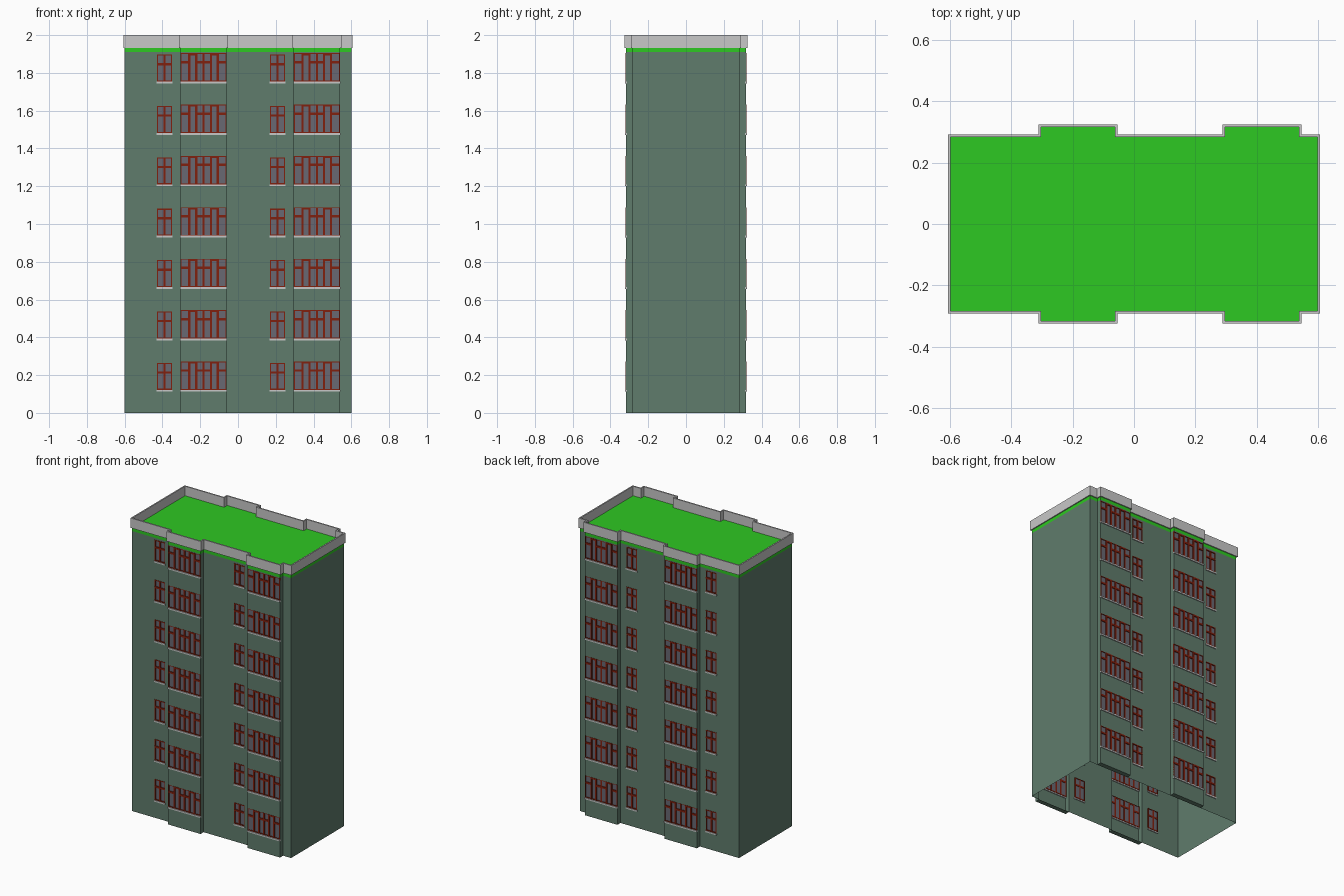
import bpy, bmesh

cube = bpy.data.objects.get("Cube")
if cube:
    bpy.data.objects.remove(cube, do_unlink=True)


def material(name, rgb):
    m = bpy.data.materials.new(name)
    m.use_nodes = True
    m.diffuse_color = (*rgb, 1)
    m.node_tree.nodes["Principled BSDF"].inputs["Base Color"].default_value = (*rgb, 1)
    return m


WALL = material("grey green wall", (0.115, 0.2, 0.15))
ROOF = material("bright green roof", (0.027, 0.58, 0.016))
GREY = material("light grey concrete", (0.58, 0.58, 0.58))
RED = material("red brown frame", (0.22, 0.014, 0.004))
GLASS = material("grey glass", (0.14, 0.14, 0.17))

# Main dimensions
HALF_X, HALF_Y, BAY_Y = 0.6, 0.285, 0.318
BAYS = [(-0.305, -0.06), (0.295, 0.54)]
SINGLES = [(-0.43, -0.35), (0.17, 0.25)]
FLOORS, STEP, SILL_Z = 7, 0.272, 0.12
BAY_H, SINGLE_H = 0.152, 0.145
WALL_TOP, ROOF_Z, TOP = 1.91, 1.935, 2.0


def finish(bm, name, mat, fix_normals=True):
    if fix_normals:
        bmesh.ops.recalc_face_normals(bm, faces=bm.faces)
    mesh = bpy.data.meshes.new(name)
    bm.to_mesh(mesh)
    bm.free()
    mesh.materials.append(mat)
    obj = bpy.data.objects.new(name, mesh)
    bpy.context.collection.objects.link(obj)
    return obj


def box(bm, x0, x1, y0, y1, z0, z1):
    verts = bmesh.ops.create_cube(bm, size=1)["verts"]
    for v in verts:
        v.co = (x1 if v.co.x > 0 else x0,
                max(y0, y1) if v.co.y > 0 else min(y0, y1),
                z1 if v.co.z > 0 else z0)


def face(bm, pts):
    return bm.faces.new([bm.verts.new(p) for p in pts])


def outline(d):
    """Building footprint, grown outwards by d."""
    front = [(-HALF_X - d, -HALF_Y - d)]
    for a, b in BAYS:
        front += [(a - d, -HALF_Y - d), (a - d, -BAY_Y - d),
                  (b + d, -BAY_Y - d), (b + d, -HALF_Y - d)]
    front.append((HALF_X + d, -HALF_Y - d))
    return front + [(x, -y) for x, y in reversed(front)]


# Walls: open-bottomed shell with window openings
bm = bmesh.new()
ring = outline(0)
for (xa, ya), (xb, yb) in zip(ring, ring[1:] + ring[:1]):
    if xa == xb:
        face(bm, [(xa, ya, 0), (xb, yb, 0), (xb, yb, WALL_TOP), (xa, ya, WALL_TOP)])
        continue
    is_bay = abs(ya) == BAY_Y
    lo, hi = min(xa, xb), max(xa, xb)
    holes = [h for h in (BAYS if is_bay else SINGLES) if lo <= h[0] and h[1] <= hi]
    xs = sorted({lo, hi, *[x for h in holes for x in h]})
    height = BAY_H if is_bay else SINGLE_H
    zs = [0]
    for i in range(FLOORS):
        z = SILL_Z + i * STEP
        zs += [z, z + height]
    zs.append(WALL_TOP)
    for x0, x1 in zip(xs, xs[1:]):
        in_hole = any(h[0] <= x0 and x1 <= h[1] for h in holes)
        for k, (z0, z1) in enumerate(zip(zs, zs[1:])):
            if in_hole and k % 2:
                continue
            face(bm, [(x0, ya, z0), (x1, ya, z0), (x1, ya, z1), (x0, ya, z1)])
# Undersides of the bays
for s in (-1, 1):
    for a, b in BAYS:
        face(bm, [(a, s * HALF_Y, 0), (b, s * HALF_Y, 0), (b, s * BAY_Y, 0), (a, s * BAY_Y, 0)])
bmesh.ops.remove_doubles(bm, verts=bm.verts, dist=0.0001)
finish(bm, "walls", WALL)

# Roof slab
bm = bmesh.new()
slab = face(bm, [(x, y, WALL_TOP) for x, y in outline(0)])
top = bmesh.ops.extrude_face_region(bm, geom=[slab])["geom"]
for v in top:
    if isinstance(v, bmesh.types.BMVert):
        v.co.z = ROOF_Z
finish(bm, "roof_slab", ROOF)

# Parapet: hollow ring around the roof
bm = bmesh.new()
loops = [(0.007, ROOF_Z - 0.002), (0.007, TOP), (-0.002, TOP), (-0.002, ROOF_Z - 0.002)]
rings = [[bm.verts.new((x, y, z)) for x, y in outline(d)] for d, z in loops]
n = len(rings[0])
for r, q in zip(rings, rings[1:] + rings[:1]):
    for i in range(n):
        j = (i + 1) % n
        bm.faces.new([r[i], r[j], q[j], q[i]])
finish(bm, "parapet", GREY)

# Windows
frames, glass, sills = bmesh.new(), bmesh.new(), bmesh.new()


def bar(s, y, x0, x1, z0, z1, out=0.002):
    box(frames, x0, x1, s * (y - 0.008), s * (y + out), z0, z1)


def pane_and_sill(s, y, a, b, z, h):
    box(glass, a, b, s * (y - 0.006), s * (y - 0.004), z, z + h)
    box(sills, a - 0.002, b + 0.002, s * (y - 0.006), s * (y + 0.006), z - 0.008, z + 0.002)


def bay_window(s, a, b, z):
    y, w, top = BAY_Y, b - a, z + BAY_H
    pane_and_sill(s, y, a, b, z, BAY_H)
    cuts = [a + w * f for f in (0, 0.19, 0.345, 0.5, 0.655, 0.81, 1)]
    bar(s, y, a, b, top - 0.004, top, 0)
    bar(s, y, a, b, z, z + 0.007, 0)
    for i, (x0, x1) in enumerate(zip(cuts, cuts[1:])):
        if i in (1, 4):
            # tall opening sash
            bar(s, y, x0 - 0.005, x0 + 0.006, z, top)
            bar(s, y, x1 - 0.006, x1 + 0.005, z, top)
            bar(s, y, x0, x1, top - 0.011, top)
        else:
            bar(s, y, x0, x1, z + 0.098, z + 0.111, 0.001)
    bar(s, y, a, a + 0.006, z, top, 0.001)
    bar(s, y, b - 0.006, b, z, top, 0.001)
    bar(s, y, cuts[3] - 0.005, cuts[3] + 0.005, z, top, 0.001)


def single_window(s, a, b, z):
    y, top, mid = HALF_Y, z + SINGLE_H, (a + b) / 2
    pane_and_sill(s, y, a, b, z, SINGLE_H)
    for x0, x1 in ((a, a + 0.006), (mid - 0.005, mid + 0.005), (b - 0.006, b)):
        bar(s, y, x0, x1, z, top, 0.001)
    for z0, z1 in ((z, z + 0.008), (z + 0.088, z + 0.1), (top - 0.006, top)):
        bar(s, y, a, b, z0, z1)


for side in (-1, 1):
    for i in range(FLOORS):
        z = SILL_Z + i * STEP
        for a, b in BAYS:
            bay_window(side, a, b, z)
        for a, b in SINGLES:
            single_window(side, a, b, z)

finish(frames, "window_frames", RED)
finish(glass, "window_glass", GLASS)
finish(sills, "window_sills", GREY)
